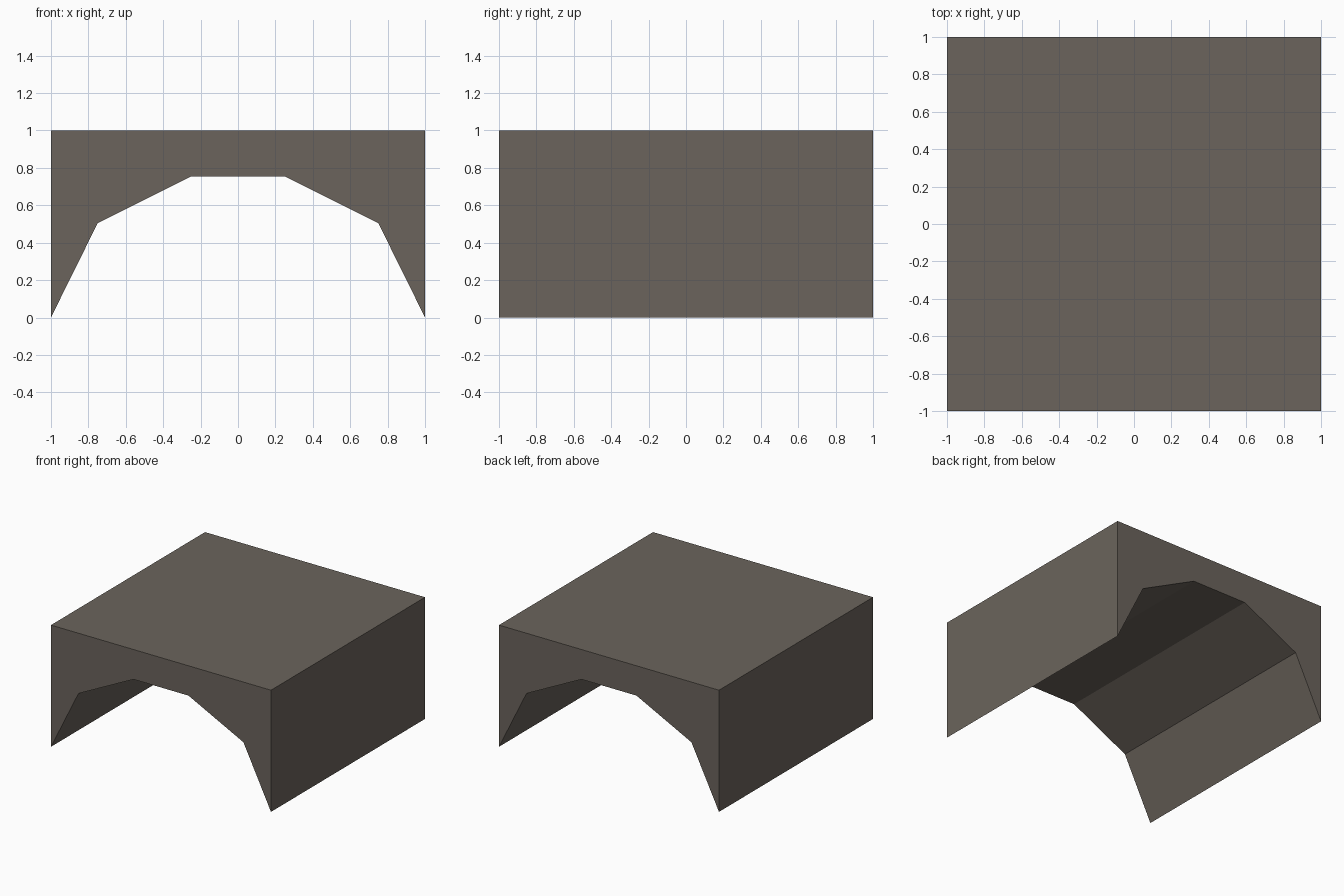
import bpy
import bmesh

if "Cube" in bpy.data.objects:
    bpy.data.objects.remove(bpy.data.objects["Cube"])

# Single stone colour
stone = bpy.data.materials.new("grey_brown_stone")
stone.diffuse_color = (0.147, 0.127, 0.107, 1.0)
stone.use_nodes = True
stone.node_tree.nodes["Principled BSDF"].inputs["Base Color"].default_value = stone.diffuse_color

# Half of the arch profile (x, z), mirrored to get the full outline
half = [(0.25, 0.755), (0.75, 0.505), (1.0, 0.0), (1.0, 1.0)]
outline = half + [(-x, z) for x, z in reversed(half)]

# Arch block: front outline extruded along y
bm = bmesh.new()
front = bm.faces.new([bm.verts.new((x, -1.0, z)) for x, z in outline])
result = bmesh.ops.extrude_face_region(bm, geom=[front], use_keep_orig=True)
moved = [g for g in result["geom"] if isinstance(g, bmesh.types.BMVert)]
bmesh.ops.translate(bm, verts=moved, vec=(0, 2, 0))
bmesh.ops.recalc_face_normals(bm, faces=bm.faces)

mesh = bpy.data.meshes.new("arch_block")
bm.to_mesh(mesh)
bm.free()
mesh.materials.append(stone)
arch = bpy.data.objects.new("arch_block", mesh)
bpy.context.collection.objects.link(arch)
